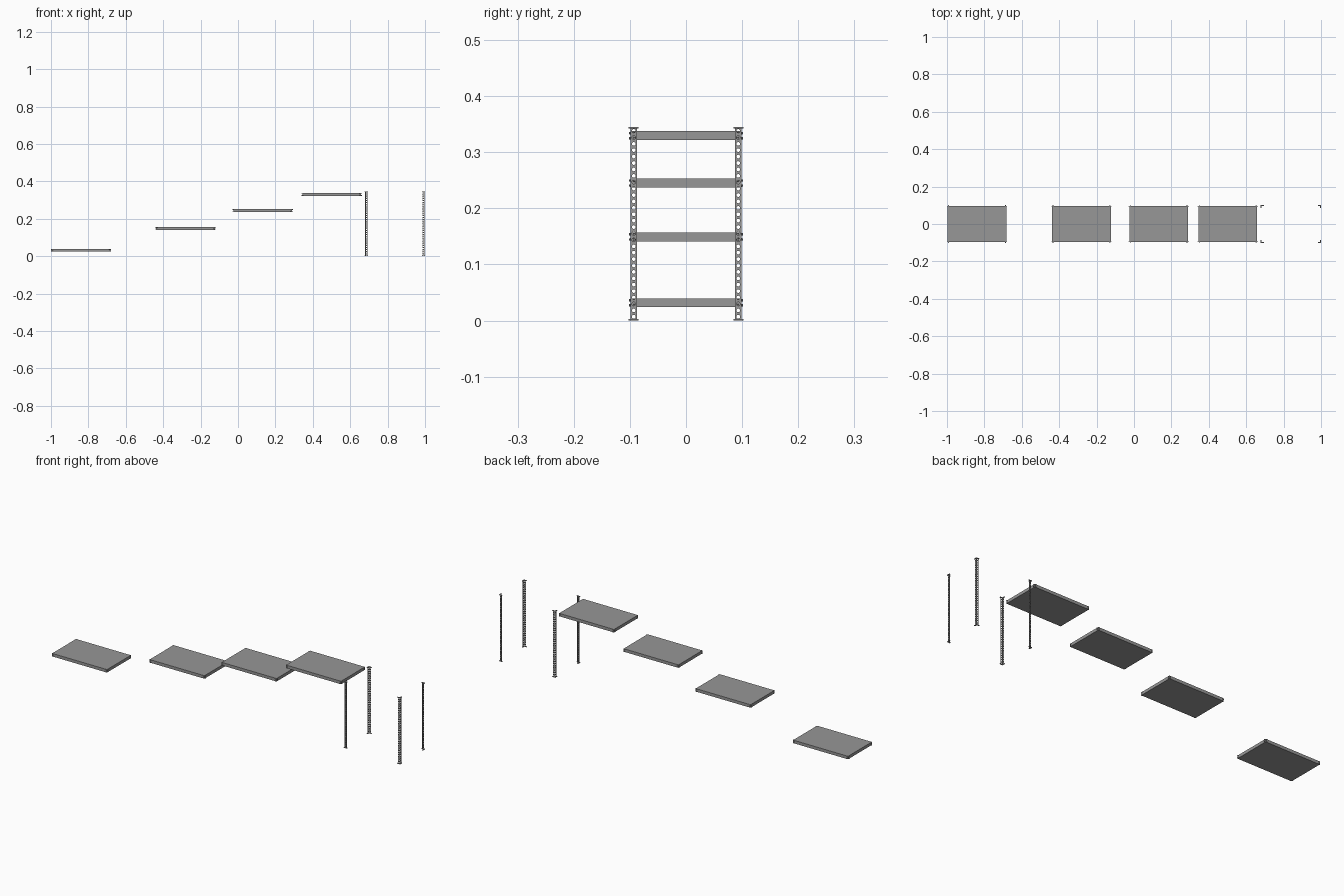
import bpy, bmesh, math
from mathutils import Matrix, Vector

if "Cube" in bpy.data.objects:
    bpy.data.objects.remove(bpy.data.objects["Cube"])

POST_X, HX, HY = 0.8385, 0.1575, 0.0985     # rack centre and half sizes
LEG, TH, H = 0.0108, 0.0014, 0.3445         # angle leg width, sheet thickness, height
SIGNS = [(sx, sy) for sx in (-1, 1) for sy in (-1, 1)]

# dark grey painted metal
METAL = bpy.data.materials.new("dark_metal")
METAL.diffuse_color = (0.31, 0.31, 0.31, 1)
METAL.use_nodes = True
METAL.node_tree.nodes["Principled BSDF"].inputs["Base Color"].default_value = METAL.diffuse_color


def finish(bm, name):
    bmesh.ops.recalc_face_normals(bm, faces=bm.faces)
    me = bpy.data.meshes.new(name)
    bm.to_mesh(me)
    bm.free()
    me.materials.append(METAL)
    ob = bpy.data.objects.new(name, me)
    bpy.context.collection.objects.link(ob)
    return ob


def box(bm, lo, hi):
    c = [(a + b) / 2 for a, b in zip(lo, hi)]
    s = [abs(b - a) for a, b in zip(lo, hi)]
    bmesh.ops.create_cube(bm, size=1, matrix=Matrix.Translation(c) @ Matrix.Diagonal((*s, 1)))


def bolt(bm, pos, direction):
    # short bolt head standing out along direction
    d = Vector(direction)
    rot = d.to_track_quat('Z', 'Y').to_matrix().to_4x4()
    bmesh.ops.create_cone(bm, cap_ends=True, segments=10, radius1=0.0024, radius2=0.002,
                          depth=0.005, matrix=Matrix.Translation(Vector(pos) + d * 0.0015) @ rot)


def post(name, sx, sy, n=30, seg=16, r=0.0033):
    # perforated L-angle: cells in a column, each with a round hole
    bm = bmesh.new()
    z0, z1 = 0.001, H - 0.001
    p = (z1 - z0) / n
    cx, cy = POST_X + sx * HX, sy * HY
    for leg in (0, 1):
        for i in range(n):
            zc = z0 + (i + 0.5) * p

            def vert(u, w):
                if leg:
                    return bm.verts.new((cx - sx * u, cy, zc + w))
                return bm.verts.new((cx, cy - sy * u, zc + w))
            inner, outer = [], []
            for k in range(seg):
                a = 2 * math.pi * k / seg
                c, s = math.cos(a), math.sin(a)
                m = max(abs(c), abs(s))
                inner.append(vert(LEG / 2 + r * c, r * s))
                outer.append(vert(LEG / 2 + LEG / 2 * c / m, p / 2 * s / m))
            for k in range(seg):
                j = (k + 1) % seg
                bm.faces.new((inner[k], outer[k], outer[j], inner[j]))
    bmesh.ops.remove_doubles(bm, verts=bm.verts, dist=1e-5)
    ob = finish(bm, name)
    mod = ob.modifiers.new("thickness", 'SOLIDIFY')
    mod.thickness, mod.offset = TH, 0


def caps(name, sx, sy):
    # L-shaped end caps at the foot and top of a post
    bm = bmesh.new()
    ox, oy = POST_X + sx * 0.1615, sy * 0.1025
    t, arm = 0.0055, 0.0175
    for a, b in ((0, 0.0025), (H - 0.0025, H)):
        pts = [(0, 0), (arm, 0), (arm, t), (t, t), (t, arm), (0, arm)]
        f = bm.faces.new([bm.verts.new((ox - sx * u, oy - sy * v, a)) for u, v in pts])
        ext = bmesh.ops.extrude_face_region(bm, geom=[f])
        vs = [g for g in ext["geom"] if isinstance(g, bmesh.types.BMVert)]
        bmesh.ops.translate(bm, verts=vs, vec=(0, 0, b - a))
    finish(bm, name)


def shelf(i, x, z):
    # folded shelf panel
    bm = bmesh.new()
    hx, hy, hz = 0.157, 0.0975, 0.0078
    box(bm, (x - hx, -hy, z - hz), (x + hx, hy, z + hz))
    finish(bm, f"shelf_{i}")
    # paired bolts on both faces of each corner
    bm = bmesh.new()
    for sx, sy in SIGNS:
        for dz in (-0.0045, 0.0045):
            bolt(bm, (x + sx * hx, sy * (hy - 0.005), z + dz), (sx, 0, 0))
            bolt(bm, (x + sx * (hx - 0.005), sy * hy, z + dz), (0, sy, 0))
    finish(bm, f"shelf_{i}_bolts")


for i, (x, z) in enumerate([(-0.839, 0.0315), (-0.281, 0.149), (0.132, 0.245), (0.501, 0.3295)], 1):
    shelf(i, x, z)

for sx, sy in SIGNS:
    tag = ("front" if sy < 0 else "back") + ("_left" if sx < 0 else "_right")
    post(f"{tag}_post", sx, sy)
    caps(f"{tag}_post_caps", sx, sy)
